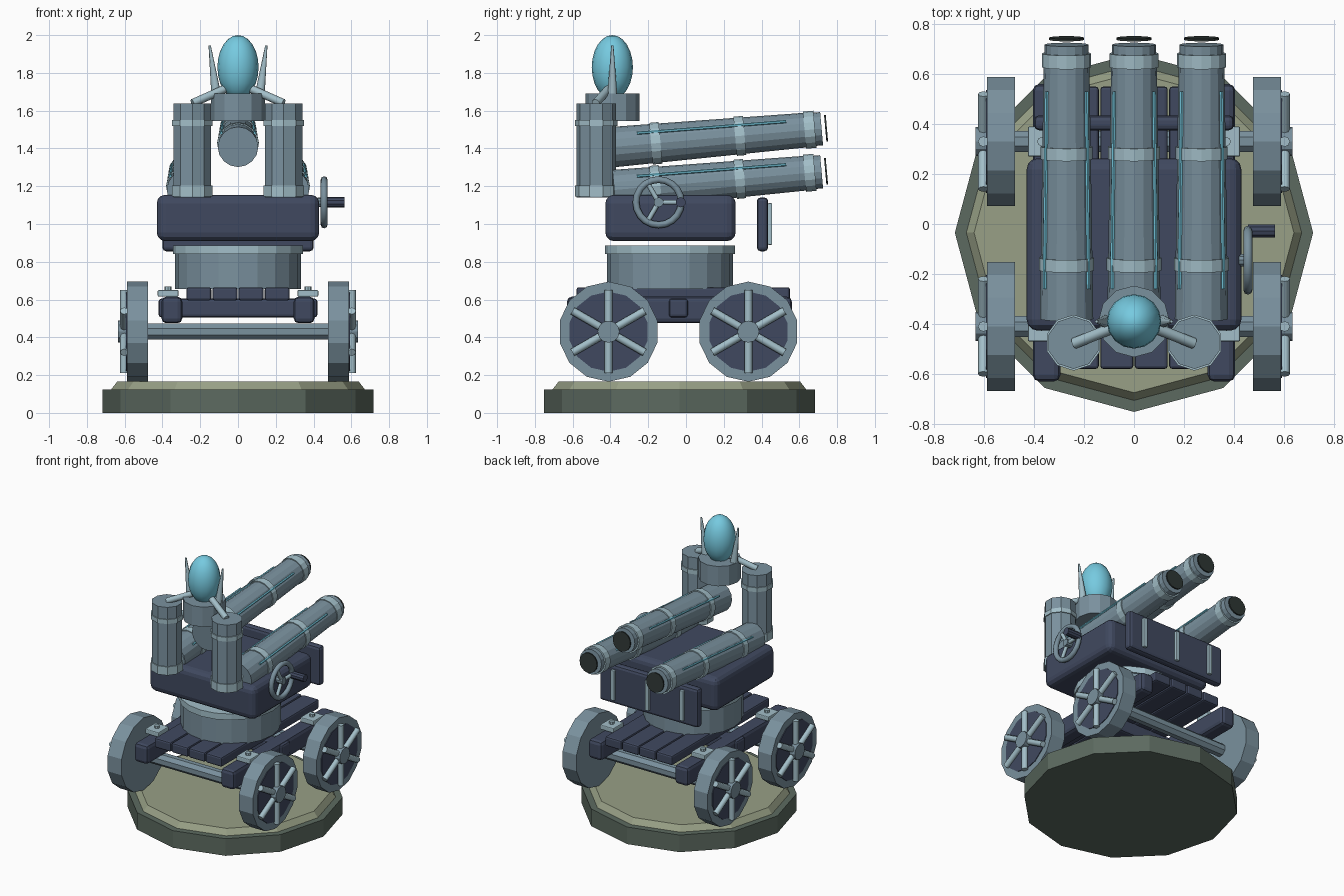
import bpy, math
from math import sin, cos, pi, radians
from mathutils import Vector, Matrix

cube = bpy.data.objects.get("Cube")
if cube:
    bpy.data.objects.remove(cube, do_unlink=True)


def material(name, rgb):
    lin = [((c / 255 + 0.055) / 1.055) ** 2.4 for c in rgb] + [1]
    m = bpy.data.materials.new(name)
    m.use_nodes = True
    m.diffuse_color = lin
    m.node_tree.nodes["Principled BSDF"].inputs["Base Color"].default_value = lin
    return m


METAL = material("blue grey metal", (122, 145, 158))
LIGHT = material("pale metal", (162, 190, 200))
NAVY = material("dark navy", (64, 73, 96))
CYAN = material("cyan glow", (118, 202, 224))
GREEN = material("dark green stone", (92, 106, 96))
KHAKI = material("khaki ground", (152, 160, 134))
BLACK = material("muzzle black", (46, 54, 52))


def finish(name, mat, smooth=None):
    ob = bpy.context.object
    ob.name = name
    ob.data.materials.append(mat)
    if smooth:
        bpy.ops.object.shade_smooth_by_angle(angle=radians(smooth))
    return ob


def box(name, mat, centre, size, bevel=0.0, segments=2):
    bpy.ops.mesh.primitive_cube_add(size=1, location=centre)
    ob = finish(name, mat)
    ob.data.transform(Matrix.Diagonal((*size, 1)))
    if bevel:
        mod = ob.modifiers.new("Bevel", "BEVEL")
        mod.width, mod.segments = bevel, segments
    return ob


def rod(name, mat, a, b, r1, r2=None, sides=16, smooth=None, turn=0.0):
    """Cylinder or cone between two points."""
    a, b = Vector(a), Vector(b)
    bpy.ops.mesh.primitive_cone_add(vertices=sides, radius1=r1, radius2=r1 if r2 is None else r2,
                                    depth=(b - a).length, location=(a + b) / 2)
    ob = finish(name, mat, smooth)
    ob.rotation_euler = (b - a).to_track_quat("Z", "Y").to_euler()
    if turn:
        ob.data.transform(Matrix.Rotation(turn, 4, "Z"))
    return ob


# Display base
BY = -0.035
rod("base_plinth", GREEN, (0, BY, 0), (0, BY, 0.125), 0.717, sides=12)
rod("base_ground", KHAKI, (0, BY, 0.12), (0, BY, 0.165), 0.675, 0.64, sides=12)

# Carriage deck, rails and beams
for i in range(4):
    box("deck_plank", NAVY, (-0.207 + 0.138 * i, -0.015, 0.63), (0.132, 1.13, 0.07), 0.012)
box("cross_beam", NAVY, (0, -0.04, 0.555), (0.84, 0.10, 0.10), 0.015)
for s in (-1, 1):
    box("side_rail", NAVY, (s * 0.35, -0.035, 0.545), (0.11, 1.19, 0.14), 0.025)

# Wheels with axles and brackets
for y in (-0.41, 0.33):
    rod("axle", METAL, (-0.5, y, 0.43), (0.5, y, 0.43), 0.046, sides=8, turn=pi / 8)
    for s in (-1, 1):
        rod("wheel", METAL, (s * 0.476, y, 0.43), (s * 0.588, y, 0.43), 0.265, sides=14)
        rod("wheel_face", NAVY, (s * 0.58, y, 0.43), (s * 0.593, y, 0.43), 0.212, sides=14)
        rod("wheel_hub", METAL, (s * 0.58, y, 0.43), (s * 0.635, y, 0.43), 0.058, sides=12)
        for k in range(6):
            a = pi / 2 + k * pi / 3
            rod("wheel_spoke", LIGHT, (s * 0.603, y, 0.43),
                (s * 0.603, y + 0.22 * cos(a), 0.43 + 0.22 * sin(a)), 0.021, sides=8, smooth=50)
        box("axle_bracket", LIGHT, (s * 0.37, y, 0.633), (0.11, 0.12, 0.035), 0.006)
        rod("bracket_bolt", LIGHT, (s * 0.37, y, 0.645), (s * 0.37, y, 0.668), 0.018, sides=8)

# Turntable and turret body
TY = -0.085
rod("turntable", METAL, (0, TY, 0.655), (0, TY, 0.85), 0.333, sides=20)
rod("turntable_flange", LIGHT, (0, TY, 0.84), (0, TY, 0.885), 0.345, sides=20)
box("turret_body", NAVY, (0, -0.082, 1.032), (0.86, 0.69, 0.245), 0.045, 3)

# Rear shield with straps
box("rear_shield", NAVY, (0, 0.405, 0.998), (0.80, 0.06, 0.285), 0.02)
for x in (-0.28, 0, 0.28):
    box("shield_strap", LIGHT, (x, 0.445, 1.0), (0.03, 0.022, 0.22), 0.004)

# Gun barrels
TILT = 0.088


def barrel(x, z0):
    def at(y, dx=0.0, up=0.0):
        return (x + dx, y - up * TILT, z0 + (y + 0.38) * TILT + up)

    def radius(y):
        return 0.107 - 0.015 * (y + 0.38)

    rod("barrel_tube", METAL, at(-0.38), at(0.67), radius(-0.38), radius(0.67), sides=16)
    for y, w in ((-0.16, 0.05), (0.285, 0.05), (0.655, 0.055)):
        rod("barrel_band", LIGHT, at(y - w / 2), at(y + w / 2), radius(y) + 0.007, sides=16)
    rod("barrel_lip", METAL, at(0.66), at(0.718), 0.088, sides=16)
    rod("muzzle_disc", BLACK, at(0.737), at(0.746), 0.07, sides=16)
    for s in (-1, 1):
        rod("glow_strip", CYAN, at(-0.255, s * 0.088, 0.062), at(0.535, s * 0.080, 0.054), 0.008, sides=6)


barrel(0, 1.408)
for s in (-1, 1):
    barrel(s * 0.27, 1.18)

# Front canisters and the struts to the cup
for s in (-1, 1):
    x, y = s * 0.242, -0.475
    rod("canister", METAL, (x, y, 1.14), (x, y, 1.638), 0.105, sides=10)
    for z, h in ((1.175, 0.06), (1.535, 0.032)):
        rod("canister_band", LIGHT, (x, y, z - h / 2), (x, y, z + h / 2), 0.112, sides=10)
    rod("cup_strut", LIGHT, (s * 0.07, -0.41, 1.715), (s * 0.24, -0.478, 1.64), 0.022, sides=8, smooth=50)
    rod("cup_prong", LIGHT, (s * 0.112, -0.39, 1.66), (s * 0.15, -0.39, 1.945), 0.028, 0.006, sides=8, smooth=50)

# Cup and glowing egg
rod("egg_cup", METAL, (0, -0.39, 1.545), (0, -0.39, 1.69), 0.143, sides=12)
bpy.ops.mesh.primitive_uv_sphere_add(segments=16, ring_count=12, radius=1, location=(0, -0.39, 1.83))
egg = finish("glowing_egg", CYAN, 50)
egg.data.transform(Matrix.Diagonal((0.109, 0.109, 0.17, 1)))

# Aiming handwheel
WY, WZ, WX = -0.145, 1.115, 0.456
bpy.ops.mesh.primitive_torus_add(major_radius=0.12, minor_radius=0.018, major_segments=20,
                                 minor_segments=8, location=(WX, WY, WZ), rotation=(0, pi / 2, 0))
finish("handwheel_ring", METAL, 50)
rod("handwheel_hub", METAL, (0.42, WY, WZ), (0.475, WY, WZ), 0.026, sides=10)
for k in range(3):
    a = k * 2 * pi / 3
    rod("handwheel_spoke", LIGHT, (WX, WY, WZ),
        (WX, WY + 0.12 * cos(a), WZ + 0.12 * sin(a)), 0.013, sides=8, smooth=50)
rod("handwheel_grip", NAVY, (WX, -0.028, WZ), (0.565, -0.028, WZ), 0.027, sides=10)
